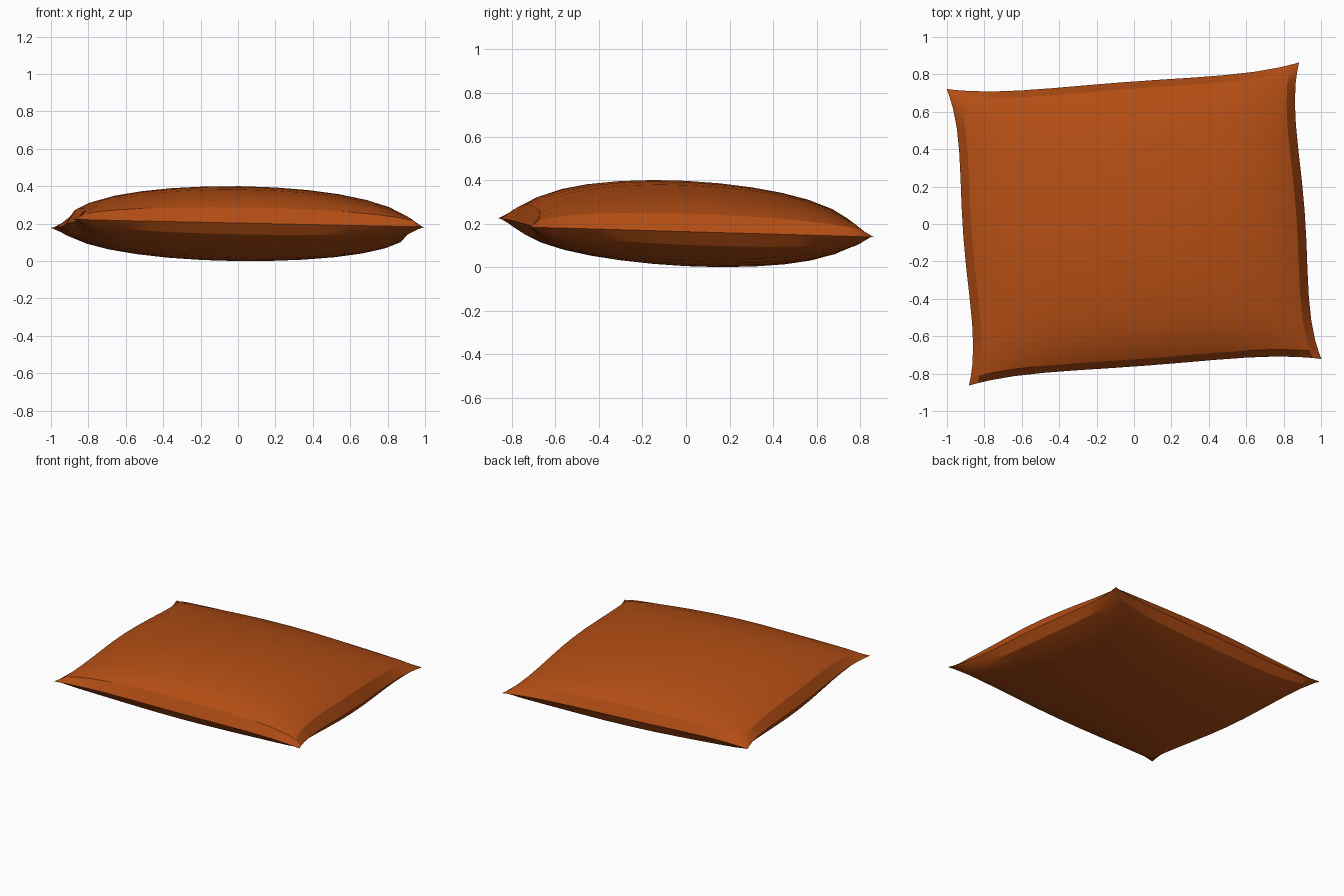
import bpy, bmesh, math

if "Cube" in bpy.data.objects:
    bpy.data.objects.remove(bpy.data.objects["Cube"])

ROT = math.radians(4.3)          # slight turn seen from above
half = [0, .2, .4, .58, .74, .87, .95, 1]
STEPS = [-h for h in half[:0:-1]] + half
N = len(STEPS)


def point(s, t, side):
    """Cushion surface point; s and t run -1..1, side is +1 top or -1 bottom."""
    u = s * (.915 - .07 * t**2 + .1 * t**4)       # edges bow, corners flare
    v = t * (.76 - .03 * s**2 + .065 * s**4)
    x = u * math.cos(ROT) - v * math.sin(ROT)
    y = u * math.sin(ROT) + v * math.cos(ROT)
    puff = (max(0, 1 - s * s) * max(0, 1 - t * t)) ** .43
    seam = .18 - .019 * x - .03 * y
    body = .20 - .01 * x - .05 * y
    return x, y, seam * (1 - puff) + body * puff + side * .196 * puff


# Cushion: two puffed panels joined along a shared seam
bm = bmesh.new()
seam_verts = {}
for side in (1, -1):
    grid = {}
    for i, s in enumerate(STEPS):
        for j, t in enumerate(STEPS):
            if i in (0, N - 1) or j in (0, N - 1):
                if (i, j) not in seam_verts:
                    seam_verts[i, j] = bm.verts.new(point(s, t, side))
                grid[i, j] = seam_verts[i, j]
            else:
                grid[i, j] = bm.verts.new(point(s, t, side))
    for i in range(N - 1):
        for j in range(N - 1):
            quad = [grid[i, j], grid[i + 1, j], grid[i + 1, j + 1], grid[i, j + 1]]
            bm.faces.new(quad if side > 0 else quad[::-1])

# Rest on the floor
low = min(v.co.z for v in bm.verts)
for v in bm.verts:
    v.co.z -= low
mesh = bpy.data.meshes.new("cushion")
bm.to_mesh(mesh)
bm.free()
cushion = bpy.data.objects.new("cushion", mesh)
bpy.context.collection.objects.link(cushion)

fabric = bpy.data.materials.new("orange_fabric")
fabric.diffuse_color = (.45, .075, .007, 1)
fabric.use_nodes = True
fabric.node_tree.nodes["Principled BSDF"].inputs["Base Color"].default_value = fabric.diffuse_color
mesh.materials.append(fabric)

bpy.context.view_layer.objects.active = cushion
cushion.select_set(True)
bpy.ops.object.shade_smooth_by_angle(angle=math.radians(30))
